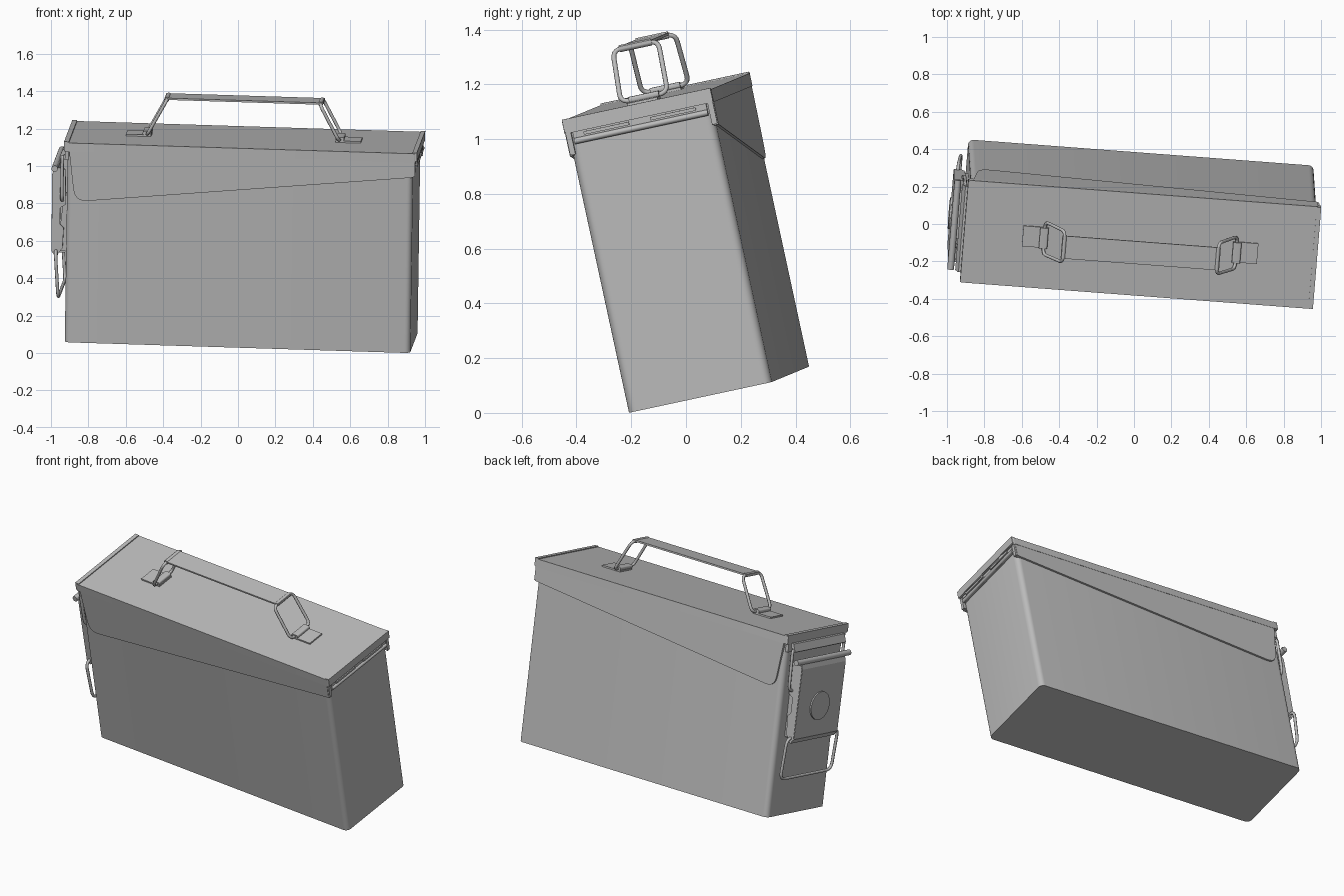
import bpy, bmesh, math
from mathutils import Vector, Matrix

if "Cube" in bpy.data.objects:
    bpy.data.objects.remove(bpy.data.objects["Cube"])

# Tilted frame that the whole box sits in
EX = Vector((0.9967, -0.0755, -0.0312)).normalized()
EY = Vector((0.080, 0.9746, 0.2095))
EY = (EY - EX * EY.dot(EX)).normalized()
EZ = EX.cross(EY)
TILT = Matrix.Translation((0.017, 0.1207, 0.085)) @ Matrix((EX, EY, EZ)).transposed().to_4x4()

grey = bpy.data.materials.new("grey_steel")
grey.diffuse_color = (0.5, 0.5, 0.5, 1)
grey.use_nodes = True
grey.node_tree.nodes["Principled BSDF"].inputs["Base Color"].default_value = grey.diffuse_color


def finish(name, data):
    ob = bpy.data.objects.new(name, data)
    bpy.context.collection.objects.link(ob)
    data.materials.append(grey)
    ob.matrix_world = TILT
    return ob


def from_bm(name, bm, smooth=False):
    bmesh.ops.recalc_face_normals(bm, faces=bm.faces)
    me = bpy.data.meshes.new(name)
    bm.to_mesh(me)
    bm.free()
    ob = finish(name, me)
    if smooth:
        bpy.context.view_layer.objects.active = ob
        bpy.ops.object.select_all(action='DESELECT')
        ob.select_set(True)
        bpy.ops.object.shade_smooth_by_angle(angle=math.radians(35))
    return ob


def box(name, lo, hi, radius=0.0, axis=2):
    """Box between two corners, edges along one axis rounded."""
    lo, hi = Vector(lo), Vector(hi)
    bm = bmesh.new()
    bmesh.ops.create_cube(bm, size=1)
    for v in bm.verts:
        v.co = (lo + hi) / 2 + v.co * (hi - lo)
    if radius:
        edges = [e for e in bm.edges
                 if abs((e.verts[0].co - e.verts[1].co).normalized()[axis]) > 0.9]
        bmesh.ops.bevel(bm, geom=edges, offset=radius, segments=6,
                        profile=0.5, affect='EDGES')
    return from_bm(name, bm, radius > 0)


def rounded(pts, r, closed):
    """Replace path corners with short arcs."""
    pts = [Vector(p) for p in pts]
    n, out = len(pts), []
    for i, p in enumerate(pts):
        if not closed and i in (0, n - 1):
            out.append(p)
            continue
        a, b = pts[i - 1] - p, pts[(i + 1) % n] - p
        a = p + a.normalized() * min(r, a.length / 2)
        b = p + b.normalized() * min(r, b.length / 2)
        for k in range(6):
            t = k / 5
            out.append(a * (1 - t) ** 2 + p * 2 * t * (1 - t) + b * t * t)
    return out


def wire(name, pts, thick=0.009, r=0.03, closed=False):
    cu = bpy.data.curves.new(name, 'CURVE')
    cu.dimensions = '3D'
    cu.bevel_depth = thick
    cu.bevel_resolution = 2
    cu.use_fill_caps = True
    path = rounded(pts, r, closed)
    sp = cu.splines.new('POLY')
    sp.points.add(len(path) - 1)
    for q, p in zip(sp.points, path):
        q.co = (*p, 1)
    sp.use_cyclic_u = closed
    sp.use_smooth = True
    return finish(name, cu)


def panel(name, outline, y0, y1):
    """Outline in x and z, given thickness along y."""
    bm = bmesh.new()
    f = bm.faces.new([bm.verts.new((x, y0, z)) for x, z in outline])
    ext = bmesh.ops.extrude_face_region(bm, geom=[f])['geom']
    bmesh.ops.translate(bm, vec=(0, y1 - y0, 0),
                        verts=[v for v in ext if isinstance(v, bmesh.types.BMVert)])
    return from_bm(name, bm)


def rod(name, x, z, y0, y1, r):
    return wire(name, [(x, y0, z), (x, y1, z)], r)


# Box body
box("body", (-0.927, -0.268, 0), (0.927, 0.268, 1.06), 0.03)

# Lid with raised end ribs
box("lid", (-0.942, -0.28, 1.045), (0.945, 0.28, 1.093), 0.012)
box("lid_front_end_rib", (-0.944, -0.278, 1.05), (-0.918, 0.278, 1.099))
box("lid_hinge_end_rib", (0.925, -0.278, 1.05), (0.949, 0.278, 1.098))
box("lid_end_skirt", (-0.940, -0.262, 0.995), (-0.92, 0.262, 1.05))

# Tapering side skirts, deep at the latch end
corner = [(p.x, p.z) for p in rounded(
    [(-0.917, 0, 1.06), (-0.882, 0, 0.772), (0.93, 0, 0.962)], 0.07, False)]
for s, side in ((-1, "left"), (1, "right")):
    panel("lid_skirt_" + side, corner + [(0.93, 1.06)], s * 0.262, s * 0.2785)

# Hinge: folded plate, pin and two long slot ribs
box("hinge_plate", (0.92, -0.25, 1.0), (0.938, 0.25, 1.05))
rod("hinge_pin", 0.938, 1.012, -0.25, 0.25, 0.011)
for s, side in ((-1, "left"), (1, "right")):
    box("hinge_rib_" + side, (0.93, s * 0.125 - 0.085, 1.028),
        (0.947, s * 0.125 + 0.085, 1.04))
    box("hinge_cheek_" + side, (0.915, s * 0.266 - 0.01, 0.965),
        (0.94, s * 0.266 + 0.01, 1.06))

# Carrying handle: flat strap between two splayed wire loops
box("handle_strap", (-0.425, -0.062, 1.298), (0.425, 0.062, 1.308))
for s, side in ((-1, "front"), (1, "rear")):
    wire("handle_loop_" + side,
         [(s * 0.412, -0.085, 1.300), (s * 0.412, 0.085, 1.300),
          (s * 0.515, 0.088, 1.108), (s * 0.515, -0.088, 1.108)],
         0.009, 0.035, True)
    xs = sorted((s * 0.495, s * 0.63))
    box("handle_pad_" + side, (xs[0], -0.056, 1.09), (xs[1], 0.056, 1.102))
    xs = sorted((s * 0.495, s * 0.54))
    box("handle_clamp_" + side, (xs[0], -0.056, 1.10), (xs[1], 0.056, 1.122), 0.009, 1)
    # Strap ends wrapped around the wire
    rod("strap_curl_" + side, s * 0.412, 1.300, -0.06, 0.06, 0.013)

# Latch lever: plate with a sloped top, side flanges and a round boss
lever = [(-0.985, 0.45), (-1.008, 0.48), (-1.012, 0.90), (-0.998, 0.945),
         (-0.985, 0.945), (-0.997, 0.90), (-0.994, 0.49), (-0.975, 0.46)]
panel("latch_plate", lever, -0.2, 0.2)
flange = [(-0.985, 0.45), (-1.006, 0.48), (-1.010, 0.90), (-0.99, 0.945),
          (-0.94, 0.93), (-0.935, 0.74), (-0.965, 0.72), (-0.965, 0.63),
          (-0.945, 0.61), (-0.95, 0.50)]
for s, side in ((-1, "left"), (1, "right")):
    panel("latch_flange_" + side, flange, s * 0.188, s * 0.203)
    # Hinge ears fixed to the body
    panel("latch_ear_" + side, [(-0.92, 0.80), (-0.945, 0.80), (-0.972, 0.56),
                                (-0.972, 0.48), (-0.92, 0.48)], s * 0.17, s * 0.186)

bm = bmesh.new()
bmesh.ops.create_cone(bm, cap_ends=True, segments=32, radius1=0.085, radius2=0.085,
                      depth=0.014,
                      matrix=Matrix.Translation((-1.012, 0, 0.66)) @ Matrix.Rotation(math.pi / 2, 4, 'Y'))
from_bm("latch_boss", bm, True)

# Rolled edge at the top of the lever and the lid catch above it
rod("latch_rolled_edge", -0.995, 0.942, -0.245, 0.245, 0.018)
panel("lid_catch", [(-0.93, 1.05), (-0.955, 1.045), (-0.972, 1.0), (-0.966, 0.995),
                    (-0.945, 1.02), (-0.93, 1.02)], -0.235, 0.235)

# Bail wire pulling the lid down
wire("latch_bail", [(-0.955, -0.19, 0.76), (-0.955, -0.232, 0.77), (-0.955, -0.238, 1.015),
                    (-0.955, 0.238, 1.015), (-0.955, 0.232, 0.77), (-0.955, 0.19, 0.76)])

# Lower wire loop and its clamp
wire("lower_loop", [(-0.985, -0.235, 0.485), (-0.985, 0.235, 0.485),
                    (-0.967, 0.235, 0.235), (-0.967, -0.235, 0.235)], 0.009, 0.045, True)
box("lower_loop_clamp", (-1.0, -0.17, 0.47), (-0.925, 0.17, 0.5))
